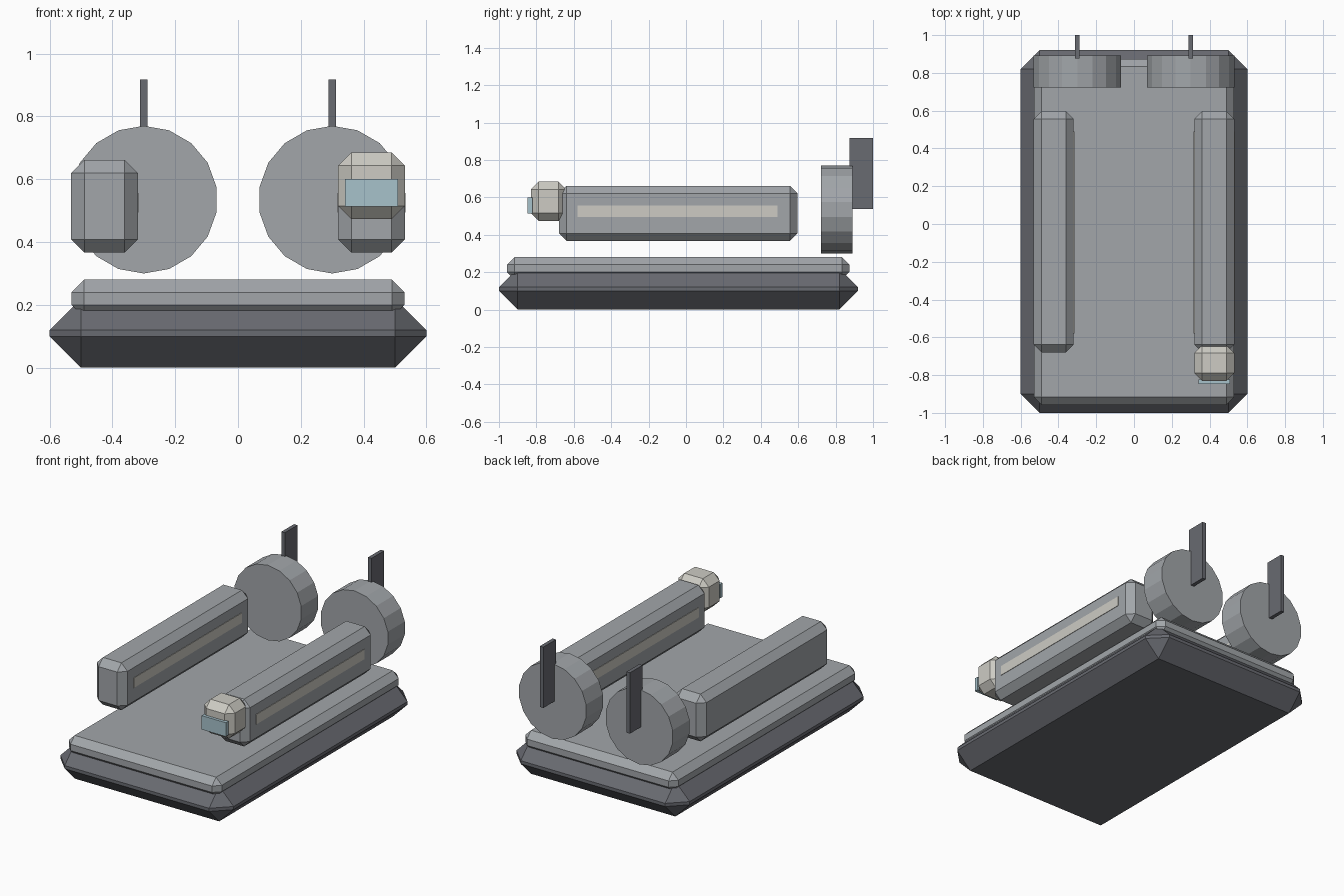
import bpy
from math import pi

cube = bpy.data.objects.get("Cube")
if cube:
    bpy.data.objects.remove(cube, do_unlink=True)


def material(name, rgb):
    m = bpy.data.materials.new(name)
    m.use_nodes = True
    m.diffuse_color = (*rgb, 1)
    m.node_tree.nodes["Principled BSDF"].inputs["Base Color"].default_value = (*rgb, 1)
    return m


dark = material("dark grey", (0.14, 0.145, 0.165))
grey = material("mid grey", (0.36, 0.38, 0.40))
pale = material("pale warm grey", (0.61, 0.60, 0.55))
blue = material("pale blue glass", (0.39, 0.54, 0.60))


def box(name, mat, x, y, z, bevel=0):
    """Box from (min, max) pairs on each axis, with optional chamfered edges."""
    bpy.ops.mesh.primitive_cube_add(size=1, location=[sum(r) / 2 for r in (x, y, z)])
    ob = bpy.context.object
    ob.name = name
    ob.scale = [r[1] - r[0] for r in (x, y, z)]
    bpy.ops.object.transform_apply(location=False, rotation=False, scale=True)
    ob.data.materials.append(mat)
    if bevel:
        mod = ob.modifiers.new("Chamfer", 'BEVEL')
        mod.width = bevel
        mod.segments = 1
    return ob


def around(centre, size):
    return (centre - size / 2, centre + size / 2)


# Base and deck
box("hull", dark, (-0.6, 0.6), (-1, 0.92), (0, 0.22), 0.1)
box("deck", grey, (-0.53, 0.53), (-0.957, 0.873), (0.16, 0.28), 0.04)

# Paired side pods, rear engine discs and fins
for side, s in (("left", 1), ("right", -1)):
    box(side + "_pod", grey, around(s * 0.425, 0.212), (-0.68, 0.597), (0.366, 0.662), 0.042)

    bpy.ops.mesh.primitive_cylinder_add(vertices=18, radius=0.235, depth=0.168,
                                        location=(s * 0.3, 0.807, 0.535),
                                        rotation=(pi / 2, 0, 0))
    disc = bpy.context.object
    disc.name = side + "_engine_disc"
    disc.data.materials.append(grey)

    box(side + "_fin", dark, around(s * 0.3, 0.024), (0.875, 1), (0.537, 0.918))

# Light strips on the pod walls
for name, x in (("left_outer_strip", 0.531), ("left_inner_strip", 0.319),
                ("right_inner_strip", -0.319)):
    box(name, pale, around(x, 0.006), (-0.58, 0.49), (0.494, 0.556))

# Sensor head on the front of the left pod
box("sensor_head", pale, (0.319, 0.531), (-0.83, -0.64), (0.473, 0.685), 0.042)
box("sensor_lens", blue, (0.341, 0.509), (-0.848, -0.822), (0.513, 0.6))
